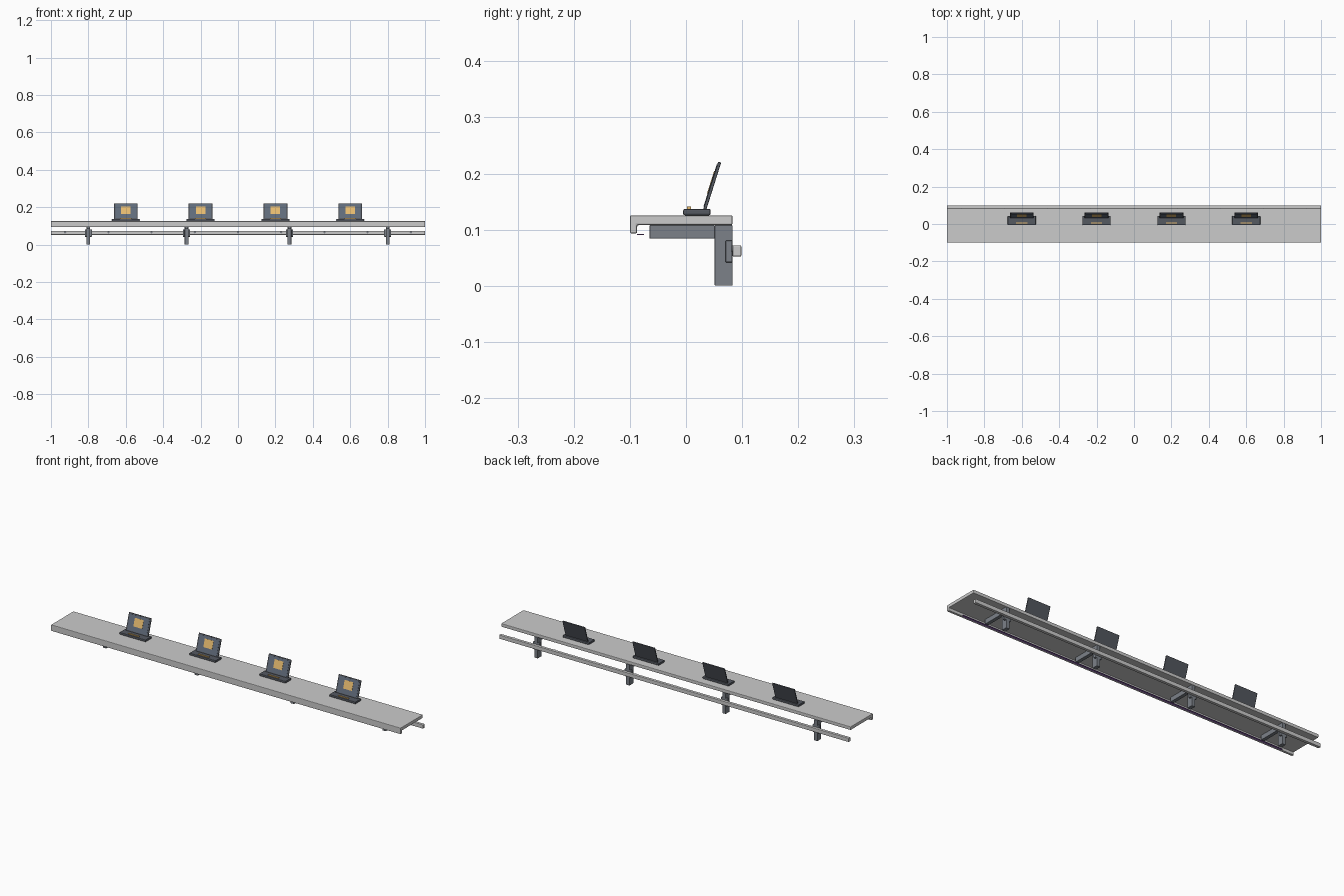
import bpy, bmesh
from math import radians
from mathutils import Matrix, Vector

if "Cube" in bpy.data.objects:
    bpy.data.objects.remove(bpy.data.objects["Cube"])


def material(name, rgb):
    m = bpy.data.materials.new(name)
    m.diffuse_color = (*rgb, 1)
    m.use_nodes = True
    m.node_tree.nodes["Principled BSDF"].inputs["Base Color"].default_value = m.diffuse_color
    return m


SLATE = material("slate", (0.20, 0.22, 0.25))
DARK = material("dark_slate", (0.09, 0.10, 0.12))
BLUE = material("screen_blue", (0.12, 0.15, 0.20))
AMBER = material("amber", (0.80, 0.50, 0.16))
PURPLE = material("purple", (0.25, 0.12, 0.40))


def finish(bm, name, mat, bevel):
    me = bpy.data.meshes.new(name)
    bmesh.ops.recalc_face_normals(bm, faces=bm.faces)
    bm.to_mesh(me)
    bm.free()
    ob = bpy.data.objects.new(name, me)
    bpy.context.collection.objects.link(ob)
    if mat:
        me.materials.append(mat)
    if bevel:
        mod = ob.modifiers.new("bevel", 'BEVEL')
        mod.width = bevel
        mod.segments = 2
        mod.limit_method = 'ANGLE'
    return ob


def box(name, x, y, z, mat=None, bevel=0):
    """Box from (min, max) pairs."""
    bm = bmesh.new()
    bmesh.ops.create_cube(bm, size=1)
    for v in bm.verts:
        v.co = [(r[0] + r[1]) / 2 + c * (r[1] - r[0]) for r, c in zip((x, y, z), v.co)]
    return finish(bm, name, mat, bevel)


def extrude_x(name, profile, x0, x1, mat=None, bevel=0):
    """Extrude a (y, z) profile along x."""
    bm = bmesh.new()
    face = bm.faces.new([bm.verts.new((x0, y, z)) for y, z in profile])
    new = bmesh.ops.extrude_face_region(bm, geom=[face])["geom"]
    bmesh.ops.translate(bm, vec=(x1 - x0, 0, 0),
                        verts=[g for g in new if isinstance(g, bmesh.types.BMVert)])
    return finish(bm, name, mat, bevel)


def rod(name, x, y, z, radius, depth, mat=None):
    """Short cylinder along y."""
    bm = bmesh.new()
    bmesh.ops.create_cone(bm, cap_ends=True, segments=16, radius1=radius, radius2=radius,
                          depth=depth,
                          matrix=Matrix.Translation((x, y, z)) @ Matrix.Rotation(radians(90), 4, 'X'))
    return finish(bm, name, mat, 0)


# Shelf with downturned front lip
extrude_x("shelf", [(-0.10, 0.093), (-0.087, 0.093), (-0.087, 0.108),
                    (0.083, 0.108), (0.083, 0.1255), (-0.10, 0.1255)], -1, 1, bevel=0.003)

# Light strip tucked behind the lip
box("light_strip", (-0.925, 0.925), (-0.087, -0.075), (0.0905, 0.0925), PURPLE)

# Rear rail and its fasteners
box("rear_rail", (-1, 1), (0.083, 0.0985), (0.052, 0.072), bevel=0.002)
for i in range(9):
    x = -0.924 + i * 0.231
    rod("rail_screw", x, 0.083, 0.066, 0.006, 0.004, SLATE)

# Brackets: post, arm and rail clip
for x in (-0.8, -0.275, 0.275, 0.8):
    box("bracket_post", (x - 0.01, x + 0.01), (0.051, 0.083), (0, 0.108), SLATE, 0.0015)
    box("bracket_arm", (x - 0.009, x + 0.009), (-0.065, 0.051), (0.084, 0.108), SLATE, 0.0015)
    box("rail_clip", (x - 0.019, x + 0.019), (0.07, 0.083), (0.041, 0.081), SLATE, 0.003)

# Display stands: base, button and leaning screen
TILT = Matrix.Translation((0, 0.031, 0.134)) @ Matrix.Rotation(radians(-17.5), 4, 'X')
for x in (-0.6, -0.2, 0.2, 0.6):
    box("stand_base", (x - 0.075, x + 0.075), (-0.005, 0.044), (0.1255, 0.137), DARK, 0.003)
    box("base_indicator", (x - 0.03, x + 0.03), (0.002, 0.009), (0.136, 0.141), AMBER)
    for name, w, d, h, mat, bev in (
            ("screen_body", 0.064, (-0.001, 0.0045), (0, 0.091), DARK, 0.0015),
            ("screen_face", 0.056, (-0.002, 0), (0.007, 0.085), BLUE, 0),
            ("screen_picture", 0.025, (-0.003, -0.001), (0.031, 0.073), AMBER, 0)):
        ob = box(name, (-w, w), d, h, mat, bev)
        ob.data.transform(Matrix.Translation(Vector((x, 0, 0))) @ TILT)
